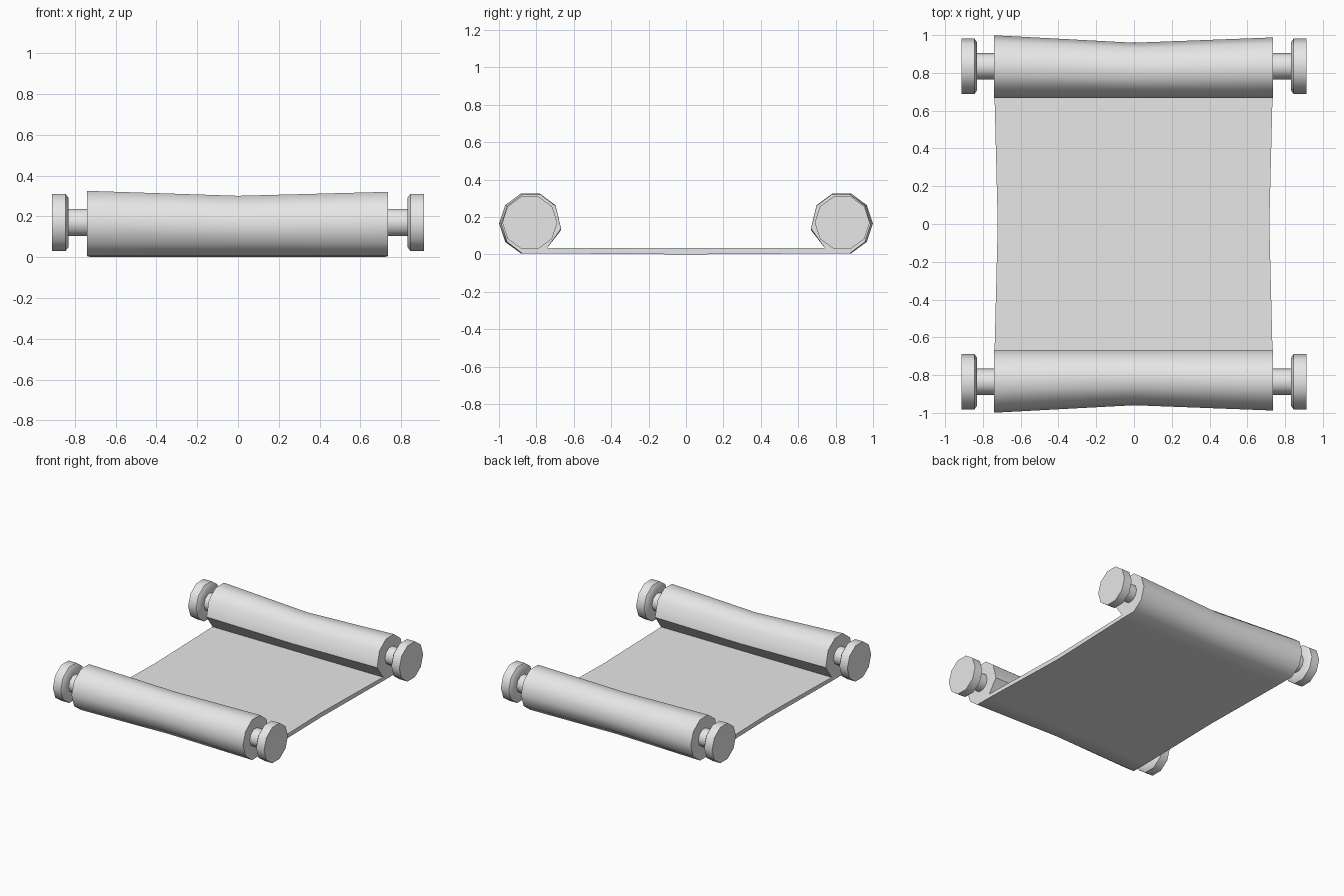
import bpy, bmesh, math

cube = bpy.data.objects.get("Cube")
if cube:
    bpy.data.objects.remove(cube, do_unlink=True)

grey = bpy.data.materials.new("plain grey")
grey.use_nodes = True
grey.diffuse_color = (0.8, 0.8, 0.8, 1)
grey.node_tree.nodes["Principled BSDF"].inputs["Base Color"].default_value = (0.8, 0.8, 0.8, 1)


def finish(bm, name):
    """Turn a bmesh into a smooth-shaded object with sharp creases."""
    bmesh.ops.recalc_face_normals(bm, faces=bm.faces[:])
    mesh = bpy.data.meshes.new(name)
    bm.to_mesh(mesh)
    bm.free()
    mesh.materials.append(grey)
    obj = bpy.data.objects.new(name, mesh)
    bpy.context.collection.objects.link(obj)
    bpy.ops.object.select_all(action='DESELECT')
    obj.select_set(True)
    bpy.context.view_layer.objects.active = obj
    bpy.ops.object.shade_smooth_by_angle(angle=math.radians(42))
    return obj


def bridge(bm, a, b):
    n = len(a)
    for i in range(n):
        j = (i + 1) % n
        bm.faces.new((a[i], a[j], b[j], b[i]))


# Parchment: half of the side profile (y, z), sheet centre round the roll and back
half = [(0, 0.035), (0.742, 0.035), (0.668, 0.14), (0.698, 0.263), (0.782, 0.325),
        (0.884, 0.325), (0.967, 0.263), (0.999, 0.165), (0.967, 0.067),
        (0.884, 0.006), (0.742, 0.005), (0, 0)]
last = len(half) - 1
loop = half + [(-y, z) for y, z in reversed(half[1:last])]
total = len(loop)


def section(bm, x, pinch_y, pinch_z):
    verts = []
    for y, z in loop:
        size = abs(y)
        if size > 0.75:
            size = 0.67 + (size - 0.67) * pinch_y
        if z > 0.1:
            z *= pinch_z
        width = 1 if size else 0.975
        verts.append(bm.verts.new((x * width, math.copysign(size, y), z)))
    return verts


bm = bmesh.new()
left_end = section(bm, 0.735, 0.965, 0.985)
middle = section(bm, 0, 0.88, 0.925)
right_end = section(bm, -0.74, 1, 1)
bridge(bm, left_end, middle)
bridge(bm, middle, right_end)
# End faces: two rolls and the thin sheet edge between them
for end in (left_end, right_end):
    bm.faces.new(end[1:last])
    bm.faces.new(end[last + 1:])
    bm.faces.new((end[0], end[1], end[last - 1], end[last]))
    bm.faces.new((end[0], end[last], end[last + 1], end[total - 1]))
finish(bm, "parchment")

# Ten-sided rod ends with knobs, turned about the x axis (x, radius)
knob_profile = [(0.70, 0.07), (0.83, 0.07), (0.83, 0.125), (0.845, 0.147), (0.913, 0.147)]
SIDES = 10
for side, side_name in ((1, "left"), (-1, "right")):
    for y, end_name in ((-0.835, "front"), (0.835, "back")):
        bm = bmesh.new()
        rings = []
        for x, r in knob_profile:
            angles = [math.tau * k / SIDES for k in range(SIDES)]
            rings.append([bm.verts.new((side * x, y + r * math.cos(a), 0.17 + r * math.sin(a)))
                          for a in angles])
        for a, b in zip(rings, rings[1:]):
            bridge(bm, a, b)
        bm.faces.new(rings[0])
        bm.faces.new(rings[-1])
        finish(bm, f"{end_name}_{side_name}_rod_knob")
